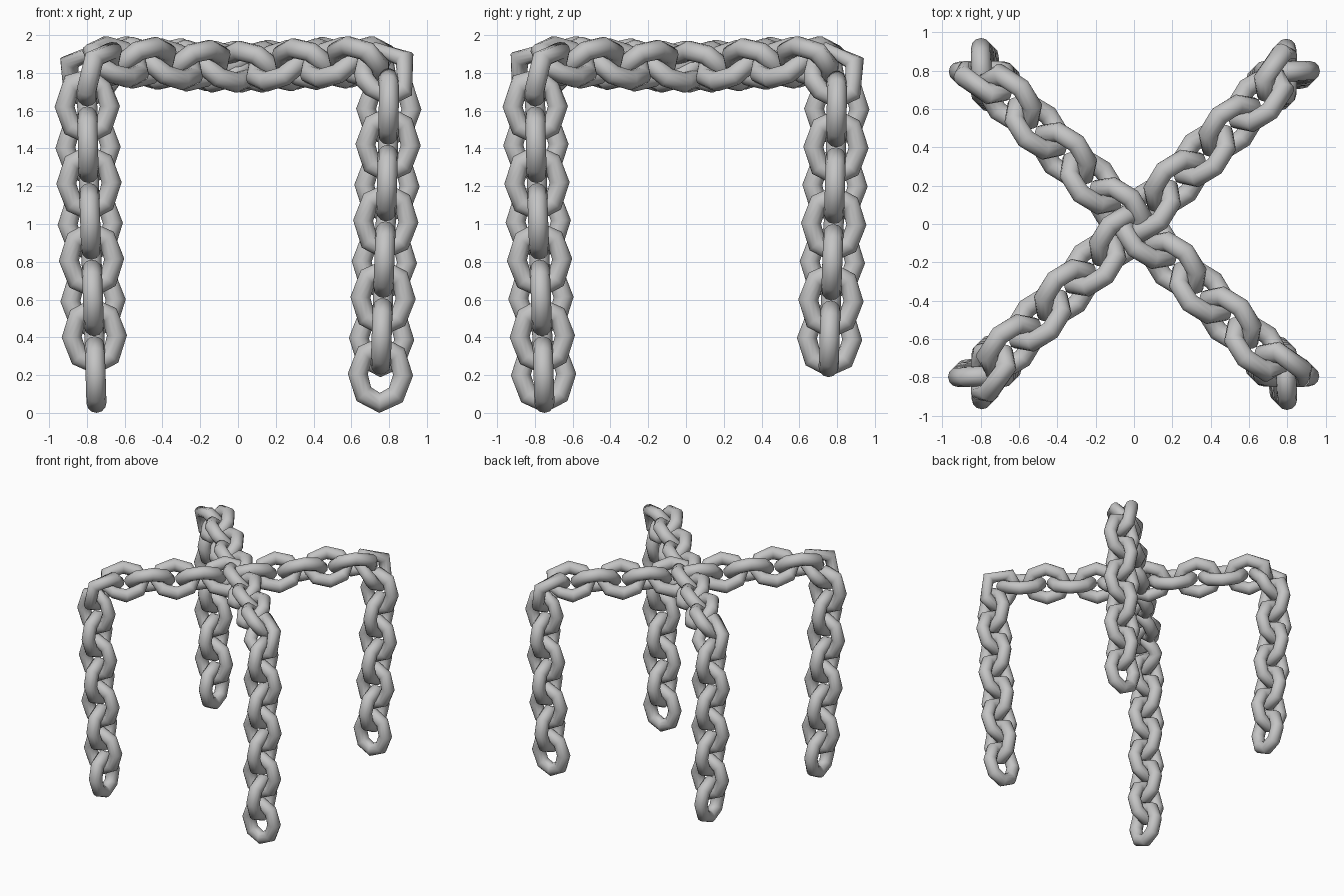
import bpy
import bmesh
from math import sin, cos, pi, sqrt
from mathutils import Vector, Matrix
from mathutils.geometry import interpolate_bezier

cube = bpy.data.objects.get("Cube")
if cube:
    bpy.data.objects.remove(cube, do_unlink=True)

# Link shape and spacing
HALF_LENGTH, HALF_WIDTH, TUBE = 0.15, 0.12, 0.053
RING_SIDES, TUBE_SIDES = 8, 12
LINKS, PITCH = 27, 0.203

# Steel colour
steel = bpy.data.materials.new("grey_steel")
steel.use_nodes = True
grey = (0.55, 0.55, 0.55, 1)
steel.diffuse_color = grey
steel.node_tree.nodes["Principled BSDF"].inputs["Base Color"].default_value = grey


def make_path():
    """Up one leg, round the corner and to the middle; then mirrored."""
    spans = [
        [(-1.058, 0), (-1.08, 0.6), (-1.125, 1.2), (-1.13, 1.71)],
        [(-1.13, 1.71), (-1.13, 1.81), (-1.09, 1.858), (-0.98, 1.858)],
        [(-0.98, 1.858), (-0.6, 1.858), (-0.3, 1.832), (0, 1.832)],
    ]
    half = []
    for span in spans:
        half += interpolate_bezier(*[Vector(p) for p in span], 40)[:-1]
    other = [Vector((-p.x, p.y)) for p in reversed(half)]
    return half + [Vector((0, 1.832))] + other


path = make_path()
lengths = [0.0]
for a, b in zip(path, path[1:]):
    lengths.append(lengths[-1] + (b - a).length)


def point_at(s):
    s = min(max(s, 0), lengths[-1])
    i = next(k for k in range(1, len(path)) if lengths[k] >= s)
    t = (s - lengths[i - 1]) / (lengths[i] - lengths[i - 1])
    return path[i - 1].lerp(path[i], t)


def bend(s, across, outward):
    """Carry a point of the straight chain onto the path."""
    p = point_at(s)
    tangent = (point_at(s + 0.015) - point_at(s - 0.015)).normalized()
    u = p.x - tangent.y * outward
    z = p.y + tangent.x * outward
    return Vector(((u + across) / sqrt(2), (u - across) / sqrt(2), z))


def add_link(bm, centre, side):
    """One stretched ring, rolled 45 degrees to the given side."""
    rings = []
    for i in range(RING_SIDES):
        a = 2 * pi * i / RING_SIDES
        ring = []
        for j in range(TUBE_SIDES):
            t = 2 * pi * j / TUBE_SIDES
            s = centre + cos(a) * (HALF_LENGTH + TUBE * cos(t))
            wide = sin(a) * (HALF_WIDTH + TUBE * cos(t))
            thick = TUBE * sin(t)
            across = (wide - side * thick) / sqrt(2)
            outward = (side * wide + thick) / sqrt(2)
            ring.append(bm.verts.new(bend(s, across, outward)))
        rings.append(ring)
    for i, ring in enumerate(rings):
        after = rings[(i + 1) % RING_SIDES]
        for j in range(TUBE_SIDES):
            k = (j + 1) % TUBE_SIDES
            bm.faces.new((ring[j], after[j], after[k], ring[k]))


def make_chain(name, turn):
    bm = bmesh.new()
    for k in range(LINKS):
        centre = HALF_LENGTH + TUBE + k * PITCH
        add_link(bm, centre, 1 if k % 2 == 0 else -1)
    bmesh.ops.recalc_face_normals(bm, faces=bm.faces)
    bm.transform(Matrix.Rotation(turn, 4, "Z"))
    mesh = bpy.data.meshes.new(name)
    bm.to_mesh(mesh)
    bm.free()
    mesh.materials.append(steel)
    mesh.shade_smooth()
    chain = bpy.data.objects.new(name, mesh)
    bpy.context.collection.objects.link(chain)


# Two identical chains crossing at the top
make_chain("first_chain", 0)
make_chain("second_chain", pi / 2)
